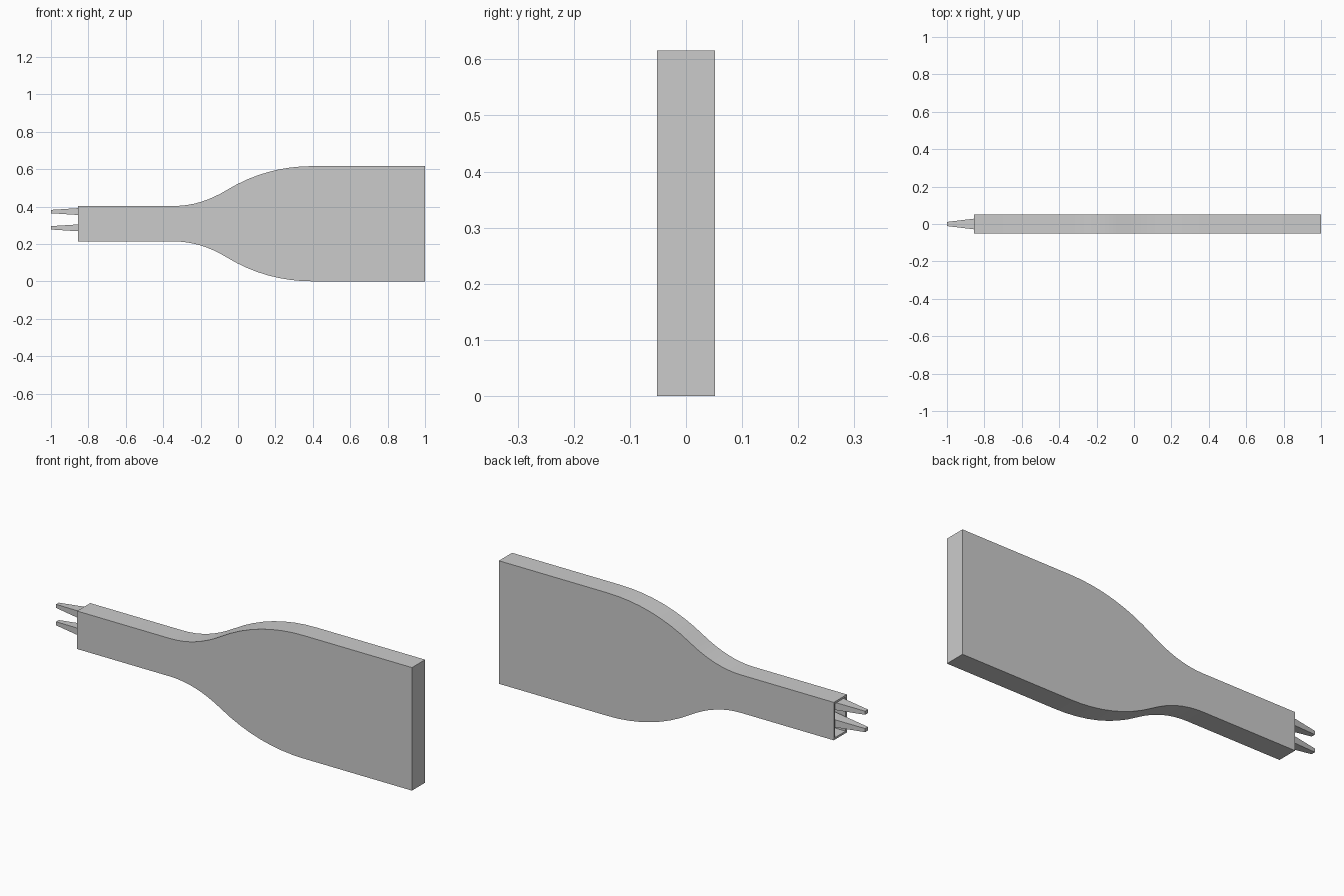
import bpy
import bmesh
from mathutils import Vector

if "Cube" in bpy.data.objects:
    bpy.data.objects.remove(bpy.data.objects["Cube"], do_unlink=True)

MID_Z = 0.308       # height of the body's centre line
HALF_Y = 0.052      # half of the body's thickness
END_X = -0.855      # open end of the handle
DEPTH = 0.12        # depth of the socket

grey = bpy.data.materials.new("plain_grey")
grey.use_nodes = True
colour = (0.6, 0.6, 0.6, 1)
grey.diffuse_color = colour
grey.node_tree.nodes["Principled BSDF"].inputs["Base Color"].default_value = colour


def finish(name, bm):
    bmesh.ops.recalc_face_normals(bm, faces=bm.faces)
    mesh = bpy.data.meshes.new(name)
    bm.to_mesh(mesh)
    bm.free()
    mesh.materials.append(grey)
    obj = bpy.data.objects.new(name, mesh)
    bpy.context.collection.objects.link(obj)
    bpy.ops.object.select_all(action="DESELECT")
    obj.select_set(True)
    bpy.context.view_layer.objects.active = obj
    bpy.ops.object.shade_smooth_by_angle()
    return obj


def arc(a, b, c, steps=8):
    """Curve from a to c, pulled towards b."""
    a, b, c = Vector(a), Vector(b), Vector(c)
    ts = [i / steps for i in range(steps + 1)]
    return [a * (1 - t) ** 2 + b * 2 * t * (1 - t) + c * t * t for t in ts]


# Flat body: narrow handle flaring into a wide blade (x, half height)
joint = (-0.06, 0.18)
upper = [Vector((END_X, 0.095))]
upper += arc((-0.34, 0.095), (-0.2, 0.095), joint)
upper += arc(joint, (0.15, 0.308), (0.4, 0.308))[1:]
upper.append(Vector((1.0, 0.308)))
outline = upper + [Vector((p.x, -p.y)) for p in reversed(upper)]

bm = bmesh.new()
face = bm.faces.new([bm.verts.new((p.x, -HALF_Y, MID_Z + p.y)) for p in outline])
side = bmesh.ops.extrude_face_region(bm, geom=[face])
moved = [v for v in side["geom"] if isinstance(v, bmesh.types.BMVert)]
bmesh.ops.translate(bm, verts=moved, vec=(0, 2 * HALF_Y, 0))
bmesh.ops.recalc_face_normals(bm, faces=bm.faces)

# Socket sunk into the handle end
end = min(bm.faces, key=lambda f: f.calc_center_median().x)
bmesh.ops.inset_region(bm, faces=[end], thickness=0.014)
pushed = bmesh.ops.extrude_discrete_faces(bm, faces=[end])["faces"][0]
rim = list(pushed.verts)
bmesh.ops.translate(bm, verts=rim, vec=(DEPTH, 0, 0))
finish("body", bm)


# Tapered prongs rising from the socket floor
def prong(name, z):
    bm = bmesh.new()
    bmesh.ops.create_cube(bm, size=2)
    for v in bm.verts:
        tip = v.co.x < 0
        v.co = Vector((-1.0 if tip else END_X + DEPTH,
                       v.co.y * (0.011 if tip else 0.043),
                       z + v.co.z * (0.009 if tip else 0.026)))
    finish(name, bm)


prong("upper_prong", 0.373)
prong("lower_prong", 0.286)
